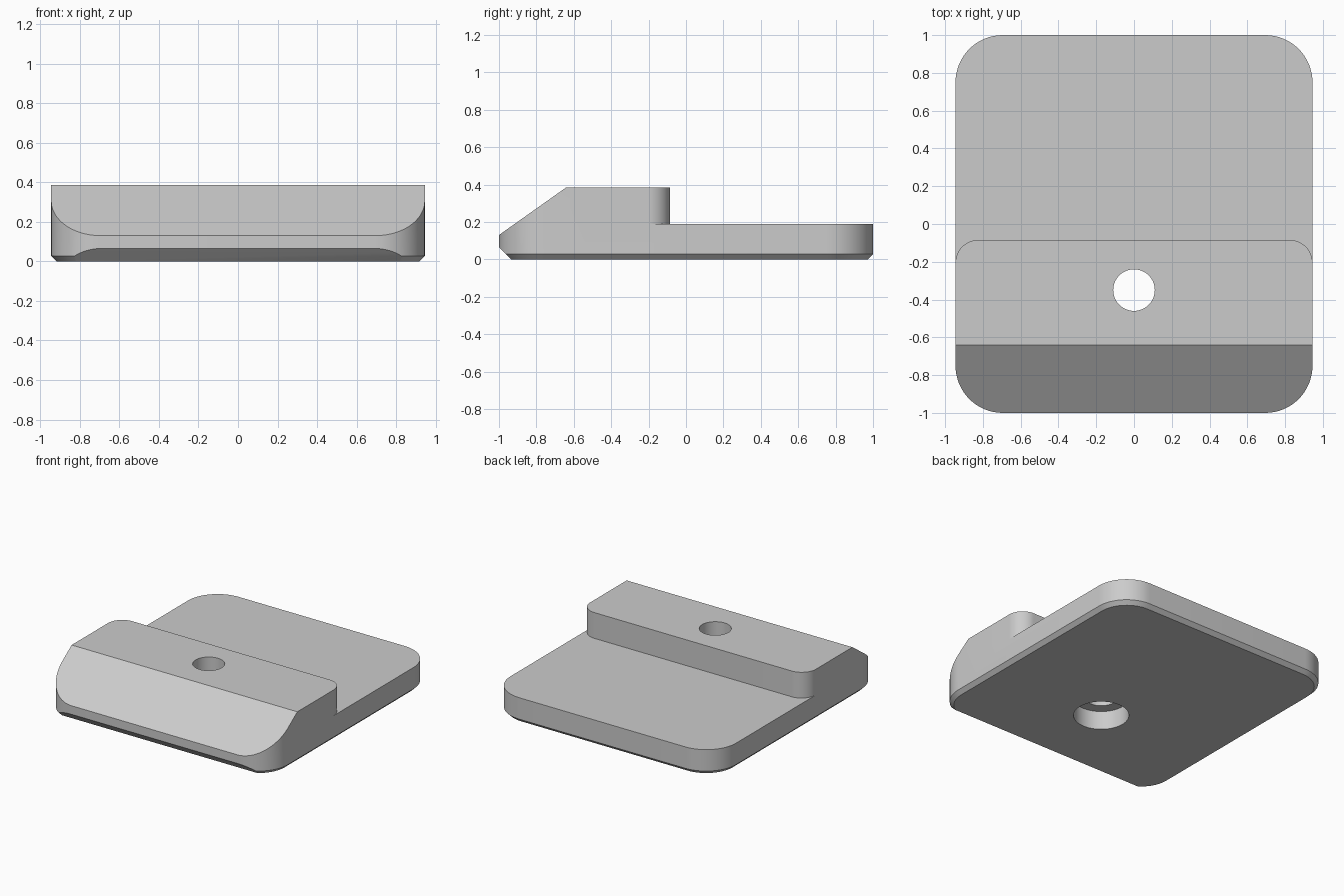
import bpy, bmesh, math
from mathutils import Vector

if "Cube" in bpy.data.objects:
    bpy.data.objects.remove(bpy.data.objects["Cube"], do_unlink=True)

W, L, H = 0.945, 1.0, 0.385      # half width, half length, height
STEP, CORNER, BEVEL = 0.19, 0.25, 0.028
BACK, BACK_R = -0.085, 0.12      # rear wall of the raised block
HOLE_Y = -0.35

grey = bpy.data.materials.new("light grey")
grey.use_nodes = True
colour = (0.6, 0.6, 0.6, 1)
grey.diffuse_color = colour
grey.node_tree.nodes["Principled BSDF"].inputs["Base Color"].default_value = colour


def arc(cx, cy, r, start, end, n=16):
    angles = [math.radians(start + (end - start) * i / n) for i in range(n + 1)]
    return [(cx + r * math.cos(a), cy + r * math.sin(a)) for a in angles]


def rounded_outline(inset):
    r, x, y = CORNER - inset, W - CORNER, L - CORNER
    corners = [(x, y), (-x, y), (-x, -y), (x, -y)]
    return [p for i, (cx, cy) in enumerate(corners)
            for p in arc(cx, cy, r, 90 * i, 90 * i + 90)]


def loft(name, rings):
    """Closed solid through equal-length rings of 3D points."""
    bm = bmesh.new()
    loops = [[bm.verts.new(p) for p in ring] for ring in rings]
    for a, b in zip(loops, loops[1:]):
        for i in range(len(a)):
            j = (i + 1) % len(a)
            bm.faces.new((a[i], a[j], b[j], b[i]))
    bm.faces.new(loops[0][::-1])
    bm.faces.new(loops[-1])
    bmesh.ops.recalc_face_normals(bm, faces=bm.faces)
    mesh = bpy.data.meshes.new(name)
    bm.to_mesh(mesh)
    bm.free()
    mesh.materials.append(grey)
    obj = bpy.data.objects.new(name, mesh)
    bpy.context.collection.objects.link(obj)
    return obj


def upright(name, outline, z0, z1):
    return loft(name, [[(x, y, z) for x, y in outline] for z in (z0, z1)])


def crosswise(name, profile):
    return loft(name, [[(x, y, z) for y, z in profile] for x in (-1.2, 1.2)])


# Rounded body with a bevelled underside
levels = [(BEVEL, 0), (0, BEVEL), (0, H)]
body = loft("clamp_plate", [[(x, y, z) for x, y in rounded_outline(i)] for i, z in levels])

# Low rear shelf, leaving rounded rear corners on the block
cx, cy = W - BACK_R, BACK - BACK_R
shelf = ([(1.2, cy)] + arc(cx, cy, BACK_R, 0, 90) + arc(-cx, cy, BACK_R, 90, 180)
         + [(-1.2, cy), (-1.2, 1.2), (1.2, 1.2)])

# Sloping nose and the deeper chamfer under it
low, high = Vector((-L, 0.13)), Vector((-0.64, H))
run = (high - low) * 0.5
nose = [low - run, high + run, (low - run).to_tuple()[:1] + (0.8,)]
chamfer = [(-1.1, 0.165), (-0.835, -0.1), (-1.1, -0.1)]

# Bolt hole with a counterbore from below
cutters = [
    upright("shelf_cutter", shelf, STEP, 0.6),
    crosswise("nose_cutter", nose),
    crosswise("chamfer_cutter", chamfer),
    upright("hole_cutter", arc(0, HOLE_Y, 0.11, 0, 360, 64)[:-1], -0.1, 0.6),
    upright("counterbore_cutter", arc(0, HOLE_Y, 0.19, 0, 360, 64)[:-1], -0.1, 0.14),
]

bpy.ops.object.select_all(action='DESELECT')
bpy.context.view_layer.objects.active = body
body.select_set(True)
for cutter in cutters:
    cutter.hide_render = True
    mod = body.modifiers.new(cutter.name, 'BOOLEAN')
    mod.operation = 'DIFFERENCE'
    mod.solver = 'EXACT'
    mod.object = cutter
    bpy.ops.object.modifier_apply(modifier=mod.name)
    bpy.data.objects.remove(cutter, do_unlink=True)

bpy.ops.object.shade_smooth_by_angle(angle=math.radians(25))
